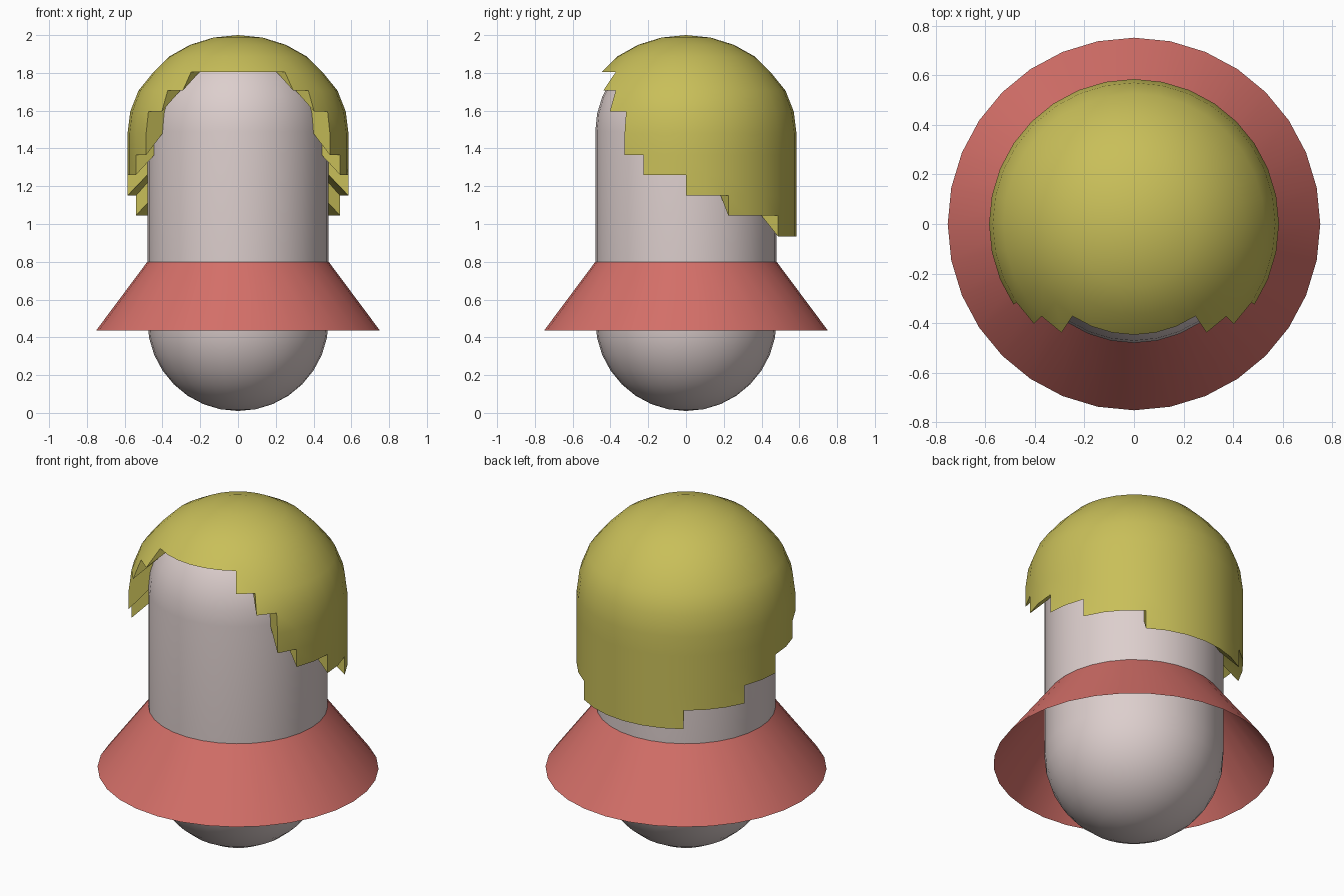
import bpy, bmesh, math

if "Cube" in bpy.data.objects:
    bpy.data.objects.remove(bpy.data.objects["Cube"])

SEG = 32


def material(name, color):
    m = bpy.data.materials.new(name)
    m.diffuse_color = (*color, 1)
    m.use_nodes = True
    m.node_tree.nodes["Principled BSDF"].inputs["Base Color"].default_value = m.diffuse_color
    return m


def finish(bm, name, mat, angle=50):
    bmesh.ops.remove_doubles(bm, verts=bm.verts, dist=0.0005)
    bmesh.ops.recalc_face_normals(bm, faces=bm.faces)
    me = bpy.data.meshes.new(name)
    bm.to_mesh(me)
    bm.free()
    ob = bpy.data.objects.new(name, me)
    bpy.context.collection.objects.link(ob)
    me.materials.append(mat)
    bpy.ops.object.select_all(action='DESELECT')
    ob.select_set(True)
    bpy.context.view_layer.objects.active = ob
    bpy.ops.object.shade_smooth_by_angle(angle=math.radians(angle))
    return ob


def polar(r, z, i):
    # angle index 0 is the front (-y)
    a = 2 * math.pi * i / SEG
    return (r * math.sin(a), -r * math.cos(a), z)


def lathe(name, profile, mat):
    bm = bmesh.new()
    rings = [[bm.verts.new(polar(max(r, 1e-5), z, i)) for i in range(SEG)] for r, z in profile]
    for a, b in zip(rings, rings[1:]):
        for i in range(SEG):
            j = (i + 1) % SEG
            bm.faces.new((a[i], a[j], b[j], b[i]))
    return finish(bm, name, mat)


skin = material("skin", (0.72, 0.62, 0.61))
red = material("red", (0.66, 0.16, 0.14))
yellow = material("yellow", (0.58, 0.52, 0.10))

# Capsule body
R = 0.48
quarter = [math.pi / 2 * k / 8 for k in range(9)]
capsule = [(R * math.sin(t), 0.49 - 0.48 * math.cos(t)) for t in quarter]
capsule += [(R * math.cos(t), 1.49 + 0.48 * math.sin(t)) for t in quarter]
lathe("body", capsule, skin)

# Flared open collar
lathe("collar", [(0.48, 0.80), (0.752, 0.435)], red)

# Hair: dome rows then straight rows, each column ending on its own row
rows = [(0.585 * math.sin(math.pi / 14 * k), 1.48 + 0.52 * math.cos(math.pi / 14 * k)) for k in range(8)]
rows[4] = (0.447, 1.805)
rows += [(0.585, z) for z in (1.365, 1.26, 1.15, 1.045, 0.935)]
half = [4, 4, 4, 5, 6, 8, 9, 9, 10, 10, 11, 11, 11, 12, 12, 12]
ends = half + half[::-1]

bm = bmesh.new()


def outer(k, i):
    return polar(max(rows[k][0], 1e-5), rows[k][1], i)


def inner(k, i):
    return polar(rows[k][0] * 0.82, rows[k][1], i)


def face(*pts):
    bm.faces.new([bm.verts.new(p) for p in pts])


for i, end in enumerate(ends):
    # Outer shell and upward-slanted rim of one column
    for k in range(end):
        face(outer(k, i), outer(k, i + 1), outer(k + 1, i + 1), outer(k + 1, i))
    face(outer(end, i), outer(end, i + 1), inner(end - 1, i + 1), inner(end - 1, i))
    # Stepped side walls where neighbouring columns differ in length
    lo, hi = sorted((end, ends[i - 1]))
    for k in range(lo, hi):
        face(outer(k, i), outer(k + 1, i), inner(k, i), inner(k - 1, i))
finish(bm, "hair", yellow, 60)
